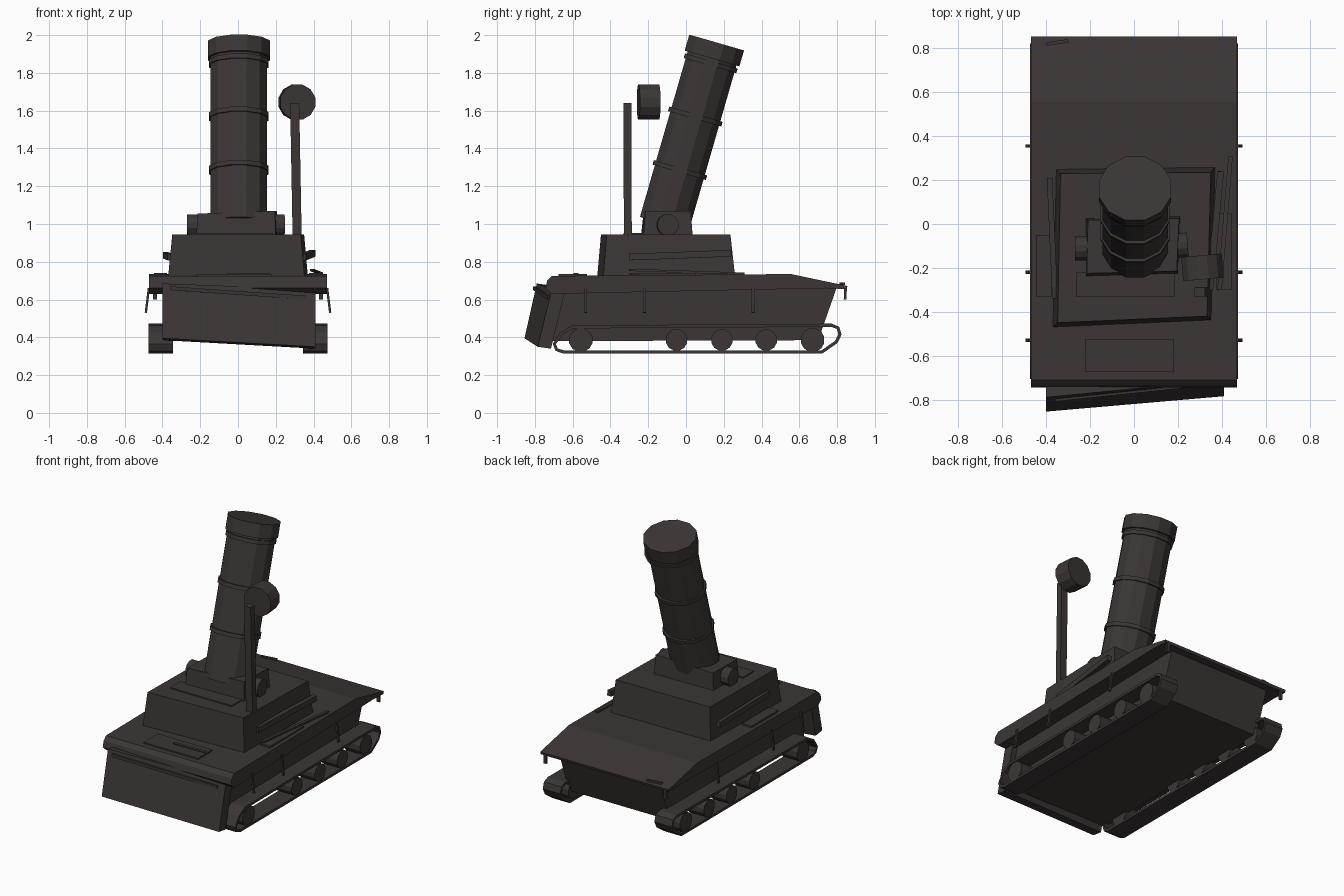
import bpy, bmesh, math
from mathutils import Vector, Matrix

MAT = bpy.data.materials.new("dark_gunmetal_brown")
MAT.diffuse_color = (0.045, 0.037, 0.036, 1)


def make(name, verts, faces):
    me = bpy.data.meshes.new(name)
    bm = bmesh.new()
    vs = [bm.verts.new(v) for v in verts]
    for f in faces:
        bm.faces.new([vs[i] for i in f])
    bmesh.ops.recalc_face_normals(bm, faces=bm.faces)
    bm.to_mesh(me)
    bm.free()
    me.materials.append(MAT)
    ob = bpy.data.objects.new(name, me)
    bpy.context.collection.objects.link(ob)
    return ob


def loft(name, rings, caps=True):
    """Skin a list of equal-length closed rings."""
    n = len(rings[0])
    verts = [v for r in rings for v in r]
    faces = [(k * n + i, k * n + (i + 1) % n, (k + 1) * n + (i + 1) % n, (k + 1) * n + i)
             for k in range(len(rings) - 1) for i in range(n)]
    if caps:
        faces += [tuple(range(n)), tuple(range((len(rings) - 1) * n, len(rings) * n))]
    return make(name, verts, faces)


def side_profile(name, pts, x0, x1, caps=True):
    return loft(name, [[(x, y, z) for y, z in pts] for x in (x0, x1)], caps)


def rod(name, a, b, w, h):
    """Rectangular bar from a to b, w wide and h tall."""
    a, b = Vector(a), Vector(b)
    d = (b - a).normalized()
    ref = Vector((0, 1, 0)) if abs(d.z) > 0.8 else Vector((0, 0, 1))
    u = d.cross(ref).normalized() * w / 2
    v = u.cross(d).normalized() * h / 2
    return loft(name, [[p - u - v, p + u - v, p + u + v, p - u + v] for p in (a, b)])


def drum(name, a, b, r, n=12):
    """n-sided cylinder from a to b."""
    a, b = Vector(a), Vector(b)
    q = (b - a).to_track_quat('Z', 'Y')
    ring = [q @ Vector((r * math.cos(t), r * math.sin(t), 0))
            for t in (2 * math.pi * (i + 0.5) / n for i in range(n))]
    return loft(name, [[p + c for c in ring] for p in (a, b)])


# Hull body and overhanging deck
side_profile("hull", [(-0.65, 0.67), (-0.715, 0.38), (0.70, 0.385), (0.80, 0.67)], -0.37, 0.37)
side_profile("deck", [(-0.745, 0.66), (-0.735, 0.70), (-0.71, 0.725), (0.555, 0.735),
                      (0.855, 0.672), (0.85, 0.655), (0.74, 0.66), (-0.71, 0.63)], -0.47, 0.47)

# Skewed blade on the front
back = Vector((0, 0.07, -0.01))
blade = [Vector(p) for p in [(-0.40, -0.855, 0.395), (0.41, -0.785, 0.35),
                             (0.41, -0.71, 0.655), (-0.40, -0.79, 0.685)]]
loft("front_blade", [blade, [p + back for p in blade]])
rod("blade_rail", (-0.36, -0.803, 0.66), (0.36, -0.728, 0.61), 0.012, 0.02)

# Deck panels
rod("front_hatch", (-0.22, -0.60, 0.727), (0.18, -0.60, 0.727), 0.15, 0.014)
rod("hatch_rib", (-0.06, -0.585, 0.736), (0.17, -0.58, 0.736), 0.02, 0.008)
rod("rear_tool", (-0.40, 0.82, 0.683), (-0.30, 0.835, 0.683), 0.015, 0.012)

# Running gear
path = [(-0.65, 0.323), (-0.685, 0.335), (-0.697, 0.365), (-0.66, 0.42), (-0.60, 0.455),
        (0.77, 0.464), (0.805, 0.45), (0.815, 0.415), (0.795, 0.375), (0.72, 0.323)]
for s, side in ((-1, "left"), (1, "right")):
    t = side_profile("track_" + side, path, s * 0.345, s * 0.473, caps=False)
    m = t.modifiers.new("thickness", 'SOLIDIFY')
    m.thickness = 0.017
    m.offset = 0
    for i, y in enumerate((-0.557, -0.05, 0.19, 0.425, 0.67)):
        r = 0.064 if i in (0, 4) else 0.058
        drum(f"wheel_{side}_{i}", (s * 0.35, y, 0.386), (s * 0.468, y, 0.386), r)
    # Hanging brackets under the deck edge
    for i, y in enumerate((-0.53, -0.22, 0.355)):
        rod(f"bracket_{side}_{i}", (s * 0.472, y, 0.66), (s * 0.488, y, 0.53), 0.012, 0.014)
    rod("rear_hook_" + side, (s * 0.44, 0.845, 0.665), (s * 0.44, 0.842, 0.60), 0.02, 0.014)

# Turret base, slightly twisted
foot = [(-0.37, -0.47, 0.72), (0.352, -0.438, 0.72), (0.37, 0.26, 0.72), (-0.355, 0.25, 0.72)]
roof = [(-0.348, -0.45, 0.945), (0.333, -0.42, 0.945), (0.35, 0.235, 0.945), (-0.335, 0.23, 0.945)]
loft("turret_base", [foot, roof])
rod("turret_bar_right", (0.395, 0.24, 0.845), (0.345, -0.30, 0.825), 0.03, 0.035)
rod("turret_bar_left", (-0.385, 0.21, 0.835), (-0.36, -0.34, 0.825), 0.025, 0.035)
rod("deck_bar_right", (0.44, 0.31, 0.737), (0.39, -0.30, 0.757), 0.02, 0.012)
rod("deck_panel_right", (0.41, 0.05, 0.735), (0.41, -0.30, 0.735), 0.07, 0.012)
rod("deck_panel_left", (-0.41, -0.05, 0.735), (-0.41, -0.33, 0.735), 0.07, 0.012)
rod("roof_panel", (-0.04, -0.33, 0.948), (-0.04, -0.22, 0.948), 0.45, 0.01)

# Mortar cradle and trunnions
loft("cradle", [[(-0.22, -0.238, 0.94), (0.20, -0.225, 0.94), (0.21, 0.035, 0.94), (-0.218, 0.025, 0.94)],
                [(-0.215, -0.225, 1.055), (0.195, -0.215, 1.07), (0.205, 0.025, 1.07), (-0.21, 0.018, 1.055)]])
drum("trunnion_left", (-0.27, -0.11, 0.993), (-0.19, -0.11, 0.993), 0.058)
drum("trunnion_right", (0.18, -0.10, 0.995), (0.245, -0.095, 0.995), 0.058)

# Leaning barrel with bands and muzzle cap; (start, end, x radius, other radius)
tilt = Matrix.Translation((0.005, -0.115, 1.0)) @ Matrix.Rotation(math.radians(-16.1), 4, 'X')
for name, s0, s1, rx, ry in [("barrel", 0.0, 0.96, 0.155, 0.139),
                             ("lower_band", 0.285, 0.31, 0.163, 0.152),
                             ("middle_band", 0.58, 0.605, 0.163, 0.152),
                             ("upper_band", 0.873, 0.898, 0.163, 0.150),
                             ("muzzle_cap", 0.912, 1.0, 0.17, 0.156)]:
    ang = [2 * math.pi * (i + 0.5) / 12 for i in range(12)]
    loft(name, [[tilt @ Vector((rx * math.cos(a), ry * math.sin(a), s)) for a in ang] for s in (s0, s1)])

# Searchlight and its post
rod("light_post", (0.313, -0.308, 0.94), (0.30, -0.31, 1.64), 0.048, 0.042)
drum("searchlight", (0.317, -0.252, 1.645), (0.307, -0.143, 1.645), 0.096)
